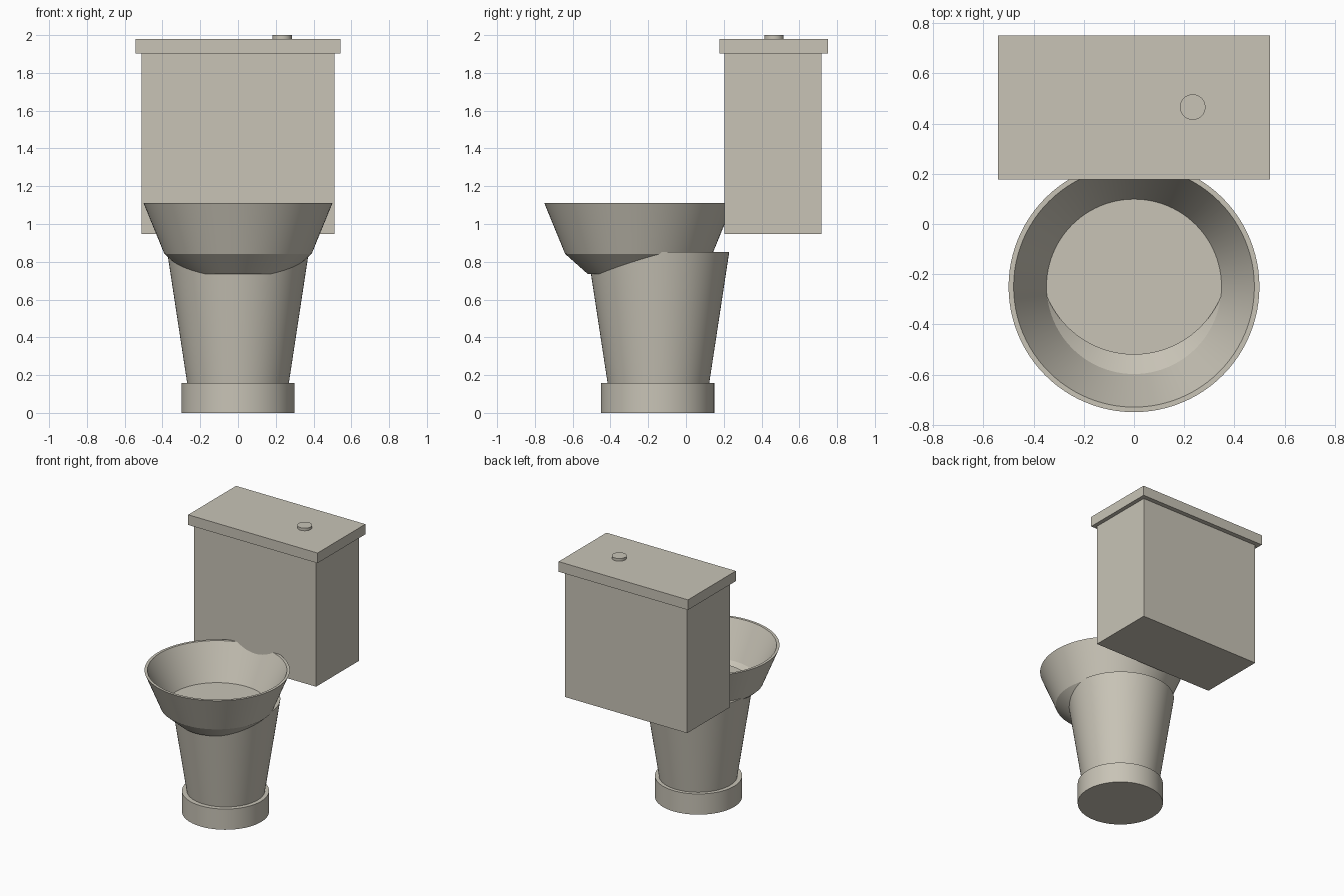
import bpy, bmesh, math

if "Cube" in bpy.data.objects:
    bpy.data.objects.remove(bpy.data.objects["Cube"], do_unlink=True)

# Single glazed ceramic colour
ceramic = bpy.data.materials.new("warm_grey_ceramic")
colour = (0.58, 0.55, 0.47, 1.0)
ceramic.diffuse_color = colour
ceramic.use_nodes = True
ceramic.node_tree.nodes["Principled BSDF"].inputs["Base Color"].default_value = colour


def finish(bm, name):
    bmesh.ops.recalc_face_normals(bm, faces=bm.faces)
    mesh = bpy.data.meshes.new(name)
    bm.to_mesh(mesh)
    bm.free()
    mesh.materials.append(ceramic)
    obj = bpy.data.objects.new(name, mesh)
    bpy.context.collection.objects.link(obj)
    return obj


def lathe(name, profile, x, y, steps=96):
    """Spin a (radius, height) profile, closed on the axis, around a vertical axis."""
    bm = bmesh.new()
    verts = [bm.verts.new((x + r, y, z)) for r, z in profile]
    edges = [bm.edges.new(pair) for pair in zip(verts, verts[1:])]
    bmesh.ops.spin(bm, geom=verts + edges, cent=(x, y, 0), axis=(0, 0, 1),
                   angle=math.tau, steps=steps, use_duplicate=False)
    bmesh.ops.remove_doubles(bm, verts=bm.verts, dist=0.0002)
    obj = finish(bm, name)
    bpy.ops.object.select_all(action="DESELECT")
    obj.select_set(True)
    bpy.context.view_layer.objects.active = obj
    bpy.ops.object.shade_smooth_by_angle(angle=math.radians(15))
    return obj


def box(name, half_width, y0, y1, z0, z1):
    bm = bmesh.new()
    bmesh.ops.create_cube(bm, size=1)
    bmesh.ops.scale(bm, vec=(2 * half_width, y1 - y0, z1 - z0), verts=bm.verts)
    bmesh.ops.translate(bm, vec=(0, (y0 + y1) / 2, (z0 + z1) / 2), verts=bm.verts)
    return finish(bm, name)


# Foot and tapered pedestal
lathe("base", [(0, 0), (0.3, 0), (0.3, 0.157), (0, 0.157)], 0, -0.15)
lathe("pedestal", [(0, 0.15), (0.268, 0.15), (0.375, 0.852), (0, 0.852)], 0, -0.146)

# Open bowl: outer wall, narrow rim, inner wall
lathe("bowl", [(0, 0.735), (0.27, 0.735), (0.39, 0.842), (0.5, 1.11),
               (0.48, 1.11), (0.348, 0.85), (0.24, 0.76), (0, 0.76)], 0, -0.25)

# Water tank with overhanging lid and flush button
box("tank", 0.512, 0.205, 0.717, 0.947, 1.905)
box("tank_lid", 0.543, 0.178, 0.752, 1.903, 1.98)
lathe("flush_button", [(0, 1.975), (0.051, 1.975), (0.051, 2.0), (0, 2.0)], 0.234, 0.466, 48)
